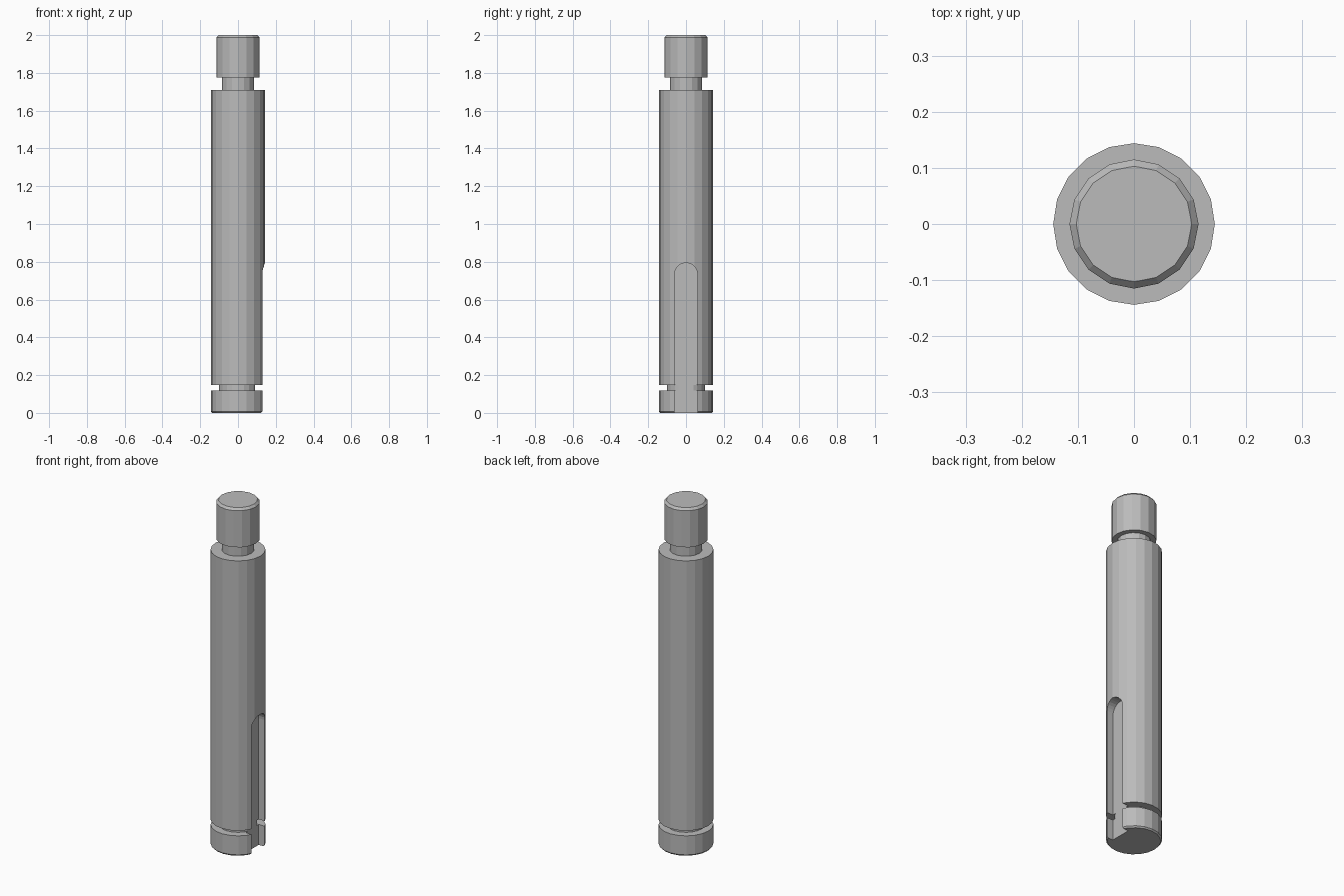
import bpy, bmesh, math

if "Cube" in bpy.data.objects:
    bpy.data.objects.remove(bpy.data.objects["Cube"])

steel = bpy.data.materials.new("grey steel")
steel.use_nodes = True
GREY = (0.5, 0.5, 0.5, 1)
steel.diffuse_color = GREY
steel.node_tree.nodes["Principled BSDF"].inputs["Base Color"].default_value = GREY


def add_object(name, bm):
    bmesh.ops.recalc_face_normals(bm, faces=bm.faces)
    mesh = bpy.data.meshes.new(name)
    bm.to_mesh(mesh)
    bm.free()
    mesh.materials.append(steel)
    obj = bpy.data.objects.new(name, mesh)
    bpy.context.collection.objects.link(obj)
    return obj


def lathe(name, profile, sides):
    """Turn (radius, z) points about the z axis and cap both ends."""
    bm = bmesh.new()
    rings = []
    for r, z in profile:
        angles = [math.tau * i / sides for i in range(sides)]
        rings.append([bm.verts.new((r * math.cos(a), r * math.sin(a), z)) for a in angles])
    for low, high in zip(rings, rings[1:]):
        for i in range(sides):
            j = (i + 1) % sides
            bm.faces.new((low[i], low[j], high[j], high[i]))
    bm.faces.new(rings[0])
    bm.faces.new(rings[-1])
    return add_object(name, bm)


# Main shaft with chamfered foot and retaining ring groove
R = 0.144
shaft = lathe("shaft", [(R - 0.007, 0), (R, 0.008), (R, 0.118), (0.1, 0.118),
                        (0.1, 0.148), (R, 0.148), (R, 1.71)], 20)

# Narrow neck and chamfered head
H = 0.115
lathe("neck_and_head", [(0.086, 1.71), (0.086, 1.775), (H, 1.775),
                        (H, 1.987), (0.103, 2)], 16)

# Round-ended keyway, cut along the lower left side
HALF, FLOOR, CENTRE = 0.061, 0.09, 0.733
outline = [(-HALF, -0.1)]
for i in range(13):
    a = math.pi * (1 - i / 12)
    outline.append((HALF * math.cos(a), CENTRE + HALF * math.sin(a)))
outline.append((HALF, -0.1))
bm = bmesh.new()
face = bm.faces.new([bm.verts.new((FLOOR, y, z)) for y, z in outline])
outer = bmesh.ops.extrude_face_region(bm, geom=[face])["geom"]
bmesh.ops.translate(bm, vec=(0.2, 0, 0),
                    verts=[v for v in outer if isinstance(v, bmesh.types.BMVert)])
cutter = add_object("keyway_cutter", bm)
cutter.hide_render = True

cut = shaft.modifiers.new("keyway", 'BOOLEAN')
cut.operation = 'DIFFERENCE'
cut.solver = 'EXACT'
cut.object = cutter
bpy.context.view_layer.objects.active = shaft
bpy.ops.object.modifier_apply(modifier=cut.name)
bpy.data.objects.remove(cutter)
